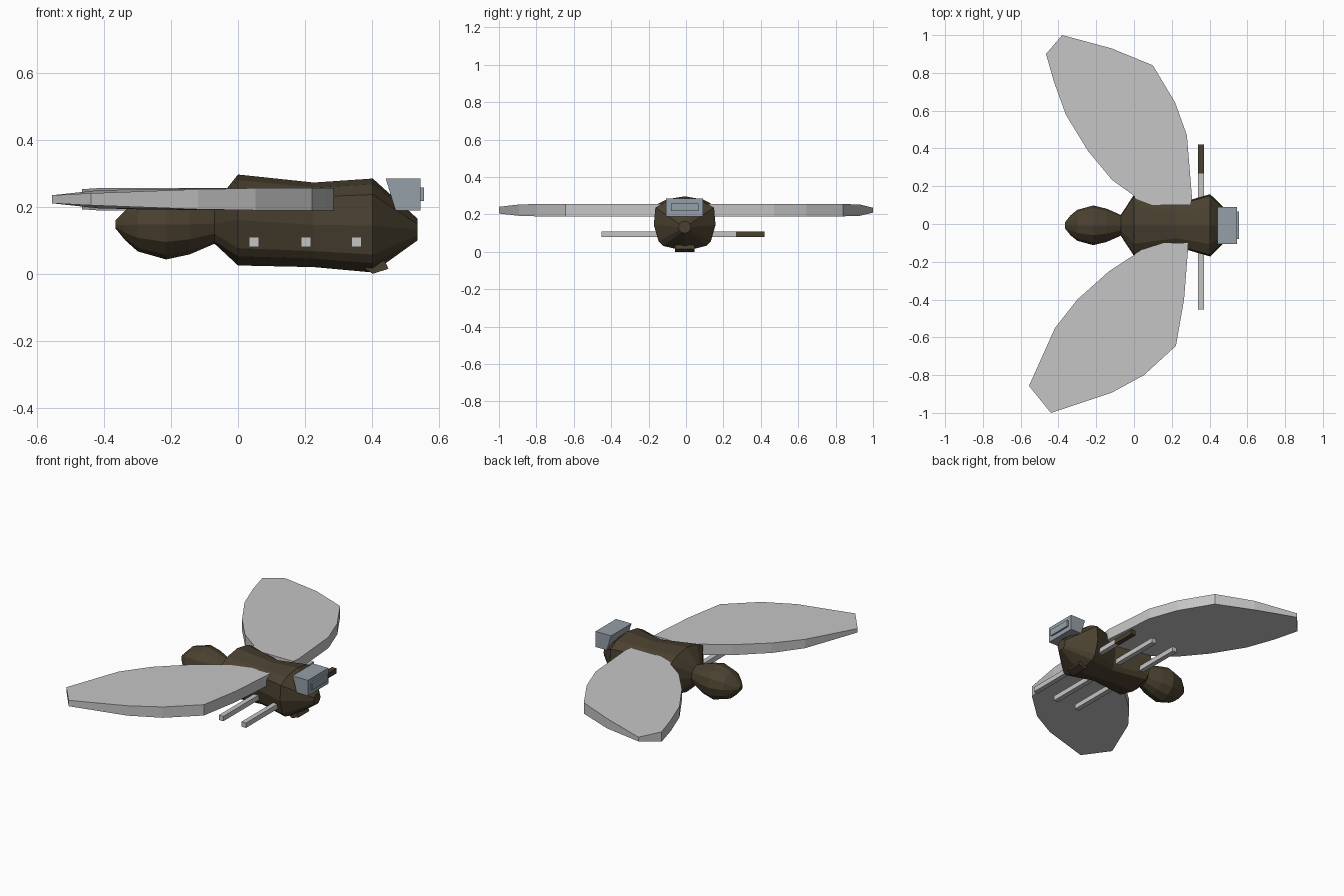
import bpy, bmesh, math


def material(name, rgb):
    m = bpy.data.materials.new(name)
    m.diffuse_color = (*rgb, 1)
    return m


BROWN = material("dark_brown", (0.068, 0.052, 0.029))
GREY = material("light_grey", (0.56, 0.56, 0.56))
STEEL = material("blue_grey", (0.30, 0.35, 0.39))


def finish(bm, name, mat):
    bmesh.ops.recalc_face_normals(bm, faces=bm.faces[:])
    me = bpy.data.meshes.new(name)
    bm.to_mesh(me)
    bm.free()
    me.materials.append(mat)
    ob = bpy.data.objects.new(name, me)
    bpy.context.collection.objects.link(ob)
    return ob


def loft(name, rings, mat):
    """Skin a list of equal-length point rings and cap both ends."""
    bm = bmesh.new()
    vs = [[bm.verts.new(p) for p in r] for r in rings]
    n = len(vs[0])
    for a, b in zip(vs, vs[1:]):
        for i in range(n):
            j = (i + 1) % n
            bm.faces.new((a[i], a[j], b[j], b[i]))
    bm.faces.new(vs[0])
    bm.faces.new(vs[-1])
    return finish(bm, name, mat)


def box(name, lo, hi, mat):
    corners = [(0, 0), (1, 0), (1, 1), (0, 1)]
    rings = [[(x, (lo[1], hi[1])[a], (lo[2], hi[2])[b]) for a, b in corners]
             for x in (lo[0], hi[0])]
    return loft(name, rings, mat)


def side_prism(name, profile, y0, y1, mat):
    return loft(name, [[(x, y, z) for x, z in profile] for y in (y0, y1)], mat)


# Cross-sections: a boxy one for the thorax, a round one for the abdomen
half = [(0.6, 0.88), (0.95, 0.66), (1, 0), (0.85, -0.62), (0.7, -0.8)]
BOXY = [(0, 1)] + half + [(0, -1)] + [(-y, z) for y, z in reversed(half)]
ROUND = [(math.sin(i * math.pi / 6), math.cos(i * math.pi / 6)) for i in range(12)]


def rings(section, stations):
    return [[(x, -0.007 + hy * y, (top + bot) / 2 + (top - bot) / 2 * z) for y, z in section]
            for x, hy, bot, top in stations]


# Body: x, half width, bottom, top
abdomen = [(-0.366, 0.015, 0.135, 0.16), (-0.337, 0.052, 0.10, 0.19),
           (-0.30, 0.082, 0.067, 0.228), (-0.215, 0.105, 0.043, 0.252),
           (-0.145, 0.088, 0.058, 0.238), (-0.07, 0.055, 0.09, 0.21)]
thorax = [(0.0, 0.162, 0.025, 0.297), (0.227, 0.114, 0.02, 0.273),
          (0.403, 0.165, 0.004, 0.285)]
snout = [(0.537, 0.033, 0.10, 0.165)]
loft("body", rings(ROUND, abdomen) + rings(BOXY, thorax) + rings(ROUND, snout), BROWN)

# Small jaw wedge under the snout
side_prism("jaw", [(0.36, 0.03), (0.403, 0.0), (0.45, 0.015), (0.44, 0.037), (0.38, 0.06)],
           -0.06, 0.045, BROWN)

# Wings: x, y, half thickness at each outline point
left_wing = [(0.03, 0.10, .033), (0.0, 0.15, .033), (-0.116, 0.233, .033),
             (-0.243, 0.386, .033), (-0.36, 0.577, .033), (-0.423, 0.75, .033),
             (-0.466, 0.90, .03), (-0.38, 1.0, .013), (-0.12, 0.93, .03),
             (0.10, 0.84, .033), (0.217, 0.645, .033), (0.28, 0.47, .033),
             (0.307, 0.14, .033), (0.30, 0.10, .033)]
right_wing = [(0.06, -0.10, .033), (0.037, -0.14, .033), (-0.132, -0.25, .032),
              (-0.30, -0.40, .03), (-0.418, -0.55, .027), (-0.556, -0.857, .012),
              (-0.44, -1.0, .018), (-0.12, -0.894, .03), (0.053, -0.80, .033),
              (0.222, -0.645, .033), (0.265, -0.40, .033), (0.286, -0.135, .033),
              (0.286, -0.10, .033)]
for name, outline in (("left_wing", left_wing), ("right_wing", right_wing)):
    loft(name, [[(x, y, 0.223 + s * t) for x, y, t in outline] for s in (-1, 1)], GREY)

# Six straight legs; the front left one has a dark tip
for i, x in enumerate((0.048, 0.203, 0.355)):
    lo, hi = x - 0.015, x + 0.015
    box(f"right_leg_{i + 1}", (lo, -0.452, 0.08), (hi, -0.05, 0.11), GREY)
    end = 0.268 if i == 2 else 0.42
    box(f"left_leg_{i + 1}", (lo, 0.05, 0.08), (hi, end, 0.11), GREY)
box("left_leg_tip", (0.34, 0.268, 0.08), (0.37, 0.42, 0.11), BROWN)

# Camera head and lens plate
side_prism("camera_box", [(0.442, 0.285), (0.546, 0.285), (0.546, 0.19), (0.471, 0.19)],
           -0.107, 0.09, STEEL)
box("camera_lens", (0.54, -0.08, 0.218), (0.556, 0.066, 0.258), STEEL)
